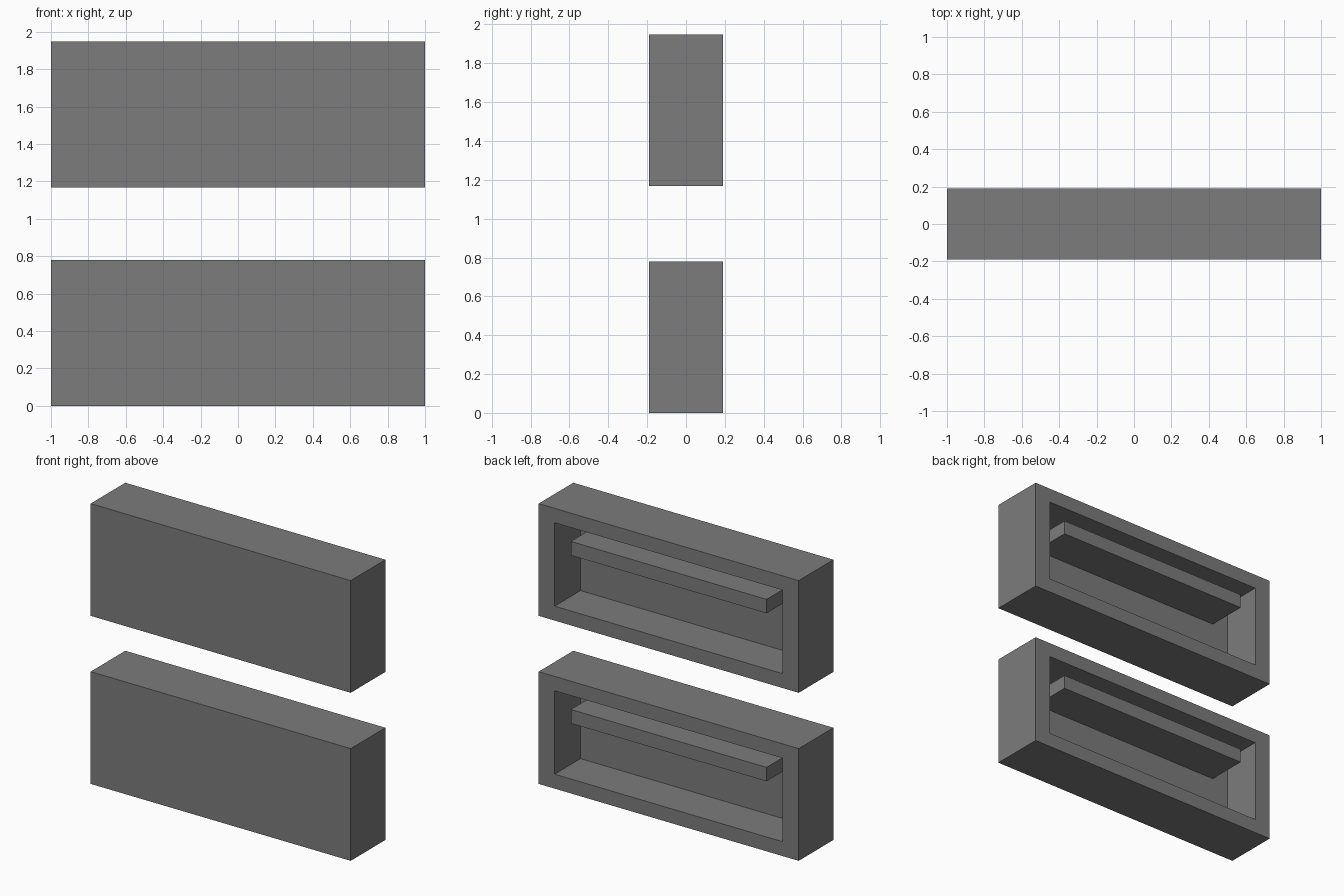
import bpy, bmesh
from mathutils import Matrix, Vector

if "Cube" in bpy.data.objects:
    bpy.data.objects.remove(bpy.data.objects["Cube"])

W, D, H = 2.0, 0.38, 0.78   # outer case size
PITCH = 1.168               # height offset between the two units
WALL, SIDE = 0.1, 0.123     # top/bottom and side wall thickness
DEPTH = 0.284               # recess depth

GREY = bpy.data.materials.new("dark_grey")
GREY.diffuse_color = (0.2, 0.2, 0.2, 1)
GREY.use_nodes = True
GREY.node_tree.nodes["Principled BSDF"].inputs["Base Color"].default_value = GREY.diffuse_color


def add_object(name, bm, z):
    mesh = bpy.data.meshes.new(name)
    bmesh.ops.recalc_face_normals(bm, faces=bm.faces)
    bm.to_mesh(mesh)
    bm.free()
    mesh.materials.append(GREY)
    ob = bpy.data.objects.new(name, mesh)
    ob.location.z = z
    bpy.context.collection.objects.link(ob)


def box(size, centre):
    bm = bmesh.new()
    bmesh.ops.create_cube(bm, size=1, matrix=Matrix.Translation(centre) @ Matrix.Diagonal((*size, 1)))
    return bm


def case(name, z):
    # Block with a rectangular recess opening to the back
    bm = box((W, D, H), Vector((0, 0, H / 2)))
    back = max(bm.faces, key=lambda f: f.calc_center_median().y)
    bmesh.ops.inset_region(bm, faces=[back], thickness=WALL)
    for v in back.verts:
        v.co.x = (W / 2 - SIDE) * (1 if v.co.x > 0 else -1)
        v.co.z = H - WALL if v.co.z > H / 2 else WALL
    ext = bmesh.ops.extrude_discrete_faces(bm, faces=[back])
    for v in ext["faces"][0].verts:
        v.co.y -= DEPTH
    add_object(name, bm, z)


def rail(name, z):
    # Bar fixed to the inner panel, flush with the back opening
    size = (1.505, DEPTH, 0.097)
    add_object(name, box(size, Vector((0, (D - DEPTH) / 2, 0.535))), z)


# Two identical units, one above the other
for label, z in (("lower", 0), ("upper", PITCH)):
    case(label + "_case", z)
    rail(label + "_rail", z)
